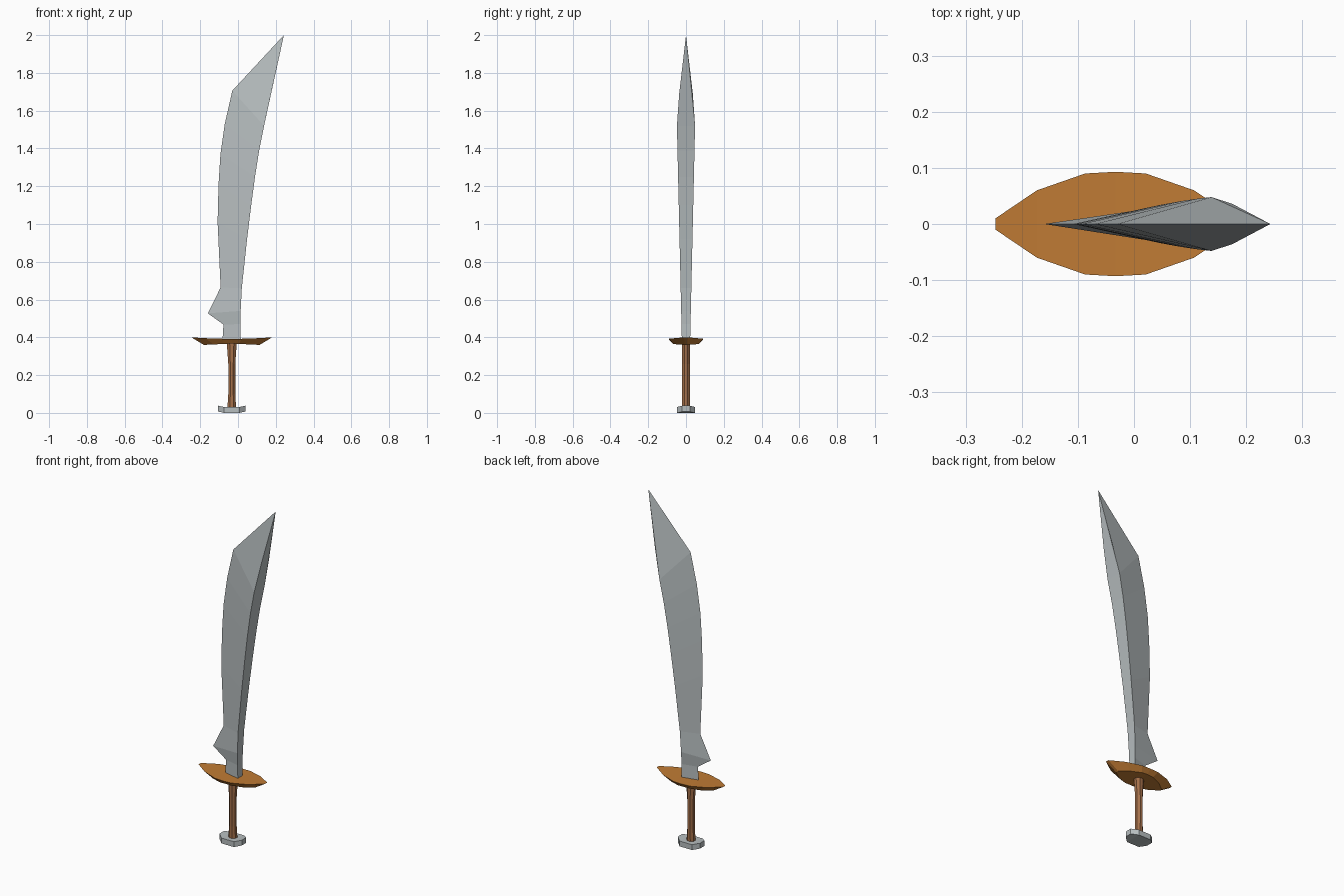
import bpy, bmesh, math

cube = bpy.data.objects.get("Cube")
if cube:
    bpy.data.objects.remove(cube, do_unlink=True)


def material(name, rgb):
    m = bpy.data.materials.new(name)
    m.use_nodes = True
    m.diffuse_color = (*rgb, 1)
    m.node_tree.nodes["Principled BSDF"].inputs["Base Color"].default_value = (*rgb, 1)
    return m


steel = material("pale steel", (0.47, 0.51, 0.52))
bronze = material("orange bronze", (0.53, 0.20, 0.035))
wood = material("brown wood", (0.38, 0.165, 0.07))
CX = -0.033  # hilt axis


def loft(name, rings, mat):
    """Skin a stack of rings with equal point counts and cap both ends."""
    bm = bmesh.new()
    rows = [[bm.verts.new(p) for p in ring] for ring in rings]
    n = len(rows[0])
    for a, b in zip(rows, rows[1:]):
        for i in range(n):
            j = (i + 1) % n
            bm.faces.new((a[i], a[j], b[j], b[i]))
    bm.faces.new(rows[0][::-1])
    bm.faces.new(rows[-1])
    bmesh.ops.recalc_face_normals(bm, faces=bm.faces)
    me = bpy.data.meshes.new(name)
    bm.to_mesh(me)
    bm.free()
    me.materials.append(mat)
    ob = bpy.data.objects.new(name, me)
    bpy.context.collection.objects.link(ob)
    return ob


# Blade: sharp edge on one side, flat spine on the other
edge = [(-.082, .385), (-.077, .468), (-.16, .527), (-.092, .664), (-.108, 1.01),
        (-.103, 1.21), (-.093, 1.37), (-.07, 1.53), (-.03, 1.706), (.243, 2.0)]
spine = [(.015, .385), (.012, .47), (.014, .54), (.02, .66), (.048, .92),
         (.07, 1.1), (.09, 1.25), (.112, 1.39), (.138, 1.52), (.175, 1.69)]
blade_rings = []
for (ex, ez), (sx, sz) in zip(edge, spine):
    half = .022 + .026 * (sz - .385) / 1.135 if sz < 1.6 else .036
    blade_rings.append([(ex, 0, ez), (sx, -half, sz), (sx, half, sz)])
loft("blade", blade_rings, steel)

# Guard: leaf-shaped plate, upturned at the ends, narrower underneath
outline = [(-.214, .01), (-.14, .06), (-.054, .09), (0, .093),
           (.054, .09), (.14, .06), (.214, .01)]
guard_rings = []
for x, y in outline:
    lift = abs(x) / .214
    top = .392 + .008 * lift ** 2
    low = .367 - .007 * lift
    guard_rings.append([(CX + x, -y, top), (CX + x, y, top),
                        (CX + x * .69, y * .76, low), (CX + x * .69, -y * .76, low)])
loft("guard", guard_rings, bronze)

# Grip: eight-sided handle, flared at both ends
grip_rings = []
for z, rx, ry in [(.025, .025, .023), (.1, .02, .022), (.26, .02, .022), (.375, .029, .023)]:
    grip_rings.append([(CX + rx * math.cos(a), ry * math.sin(a), z)
                       for a in [math.pi * (k + .5) / 4 for k in range(8)]])
loft("grip", grip_rings, wood)

# Pommel: stretched octagonal plate, curved up at the ends
pommel_rings = []
for x, y in [(-.072, .02), (-.04, .048), (.04, .048), (.072, .02)]:
    rise = .007 if abs(x) > .05 else 0
    pommel_rings.append([(CX + x, -y, rise), (CX + x, y, rise),
                         (CX + x, y, .031 + rise), (CX + x, -y, .031 + rise)])
loft("pommel", pommel_rings, steel)
